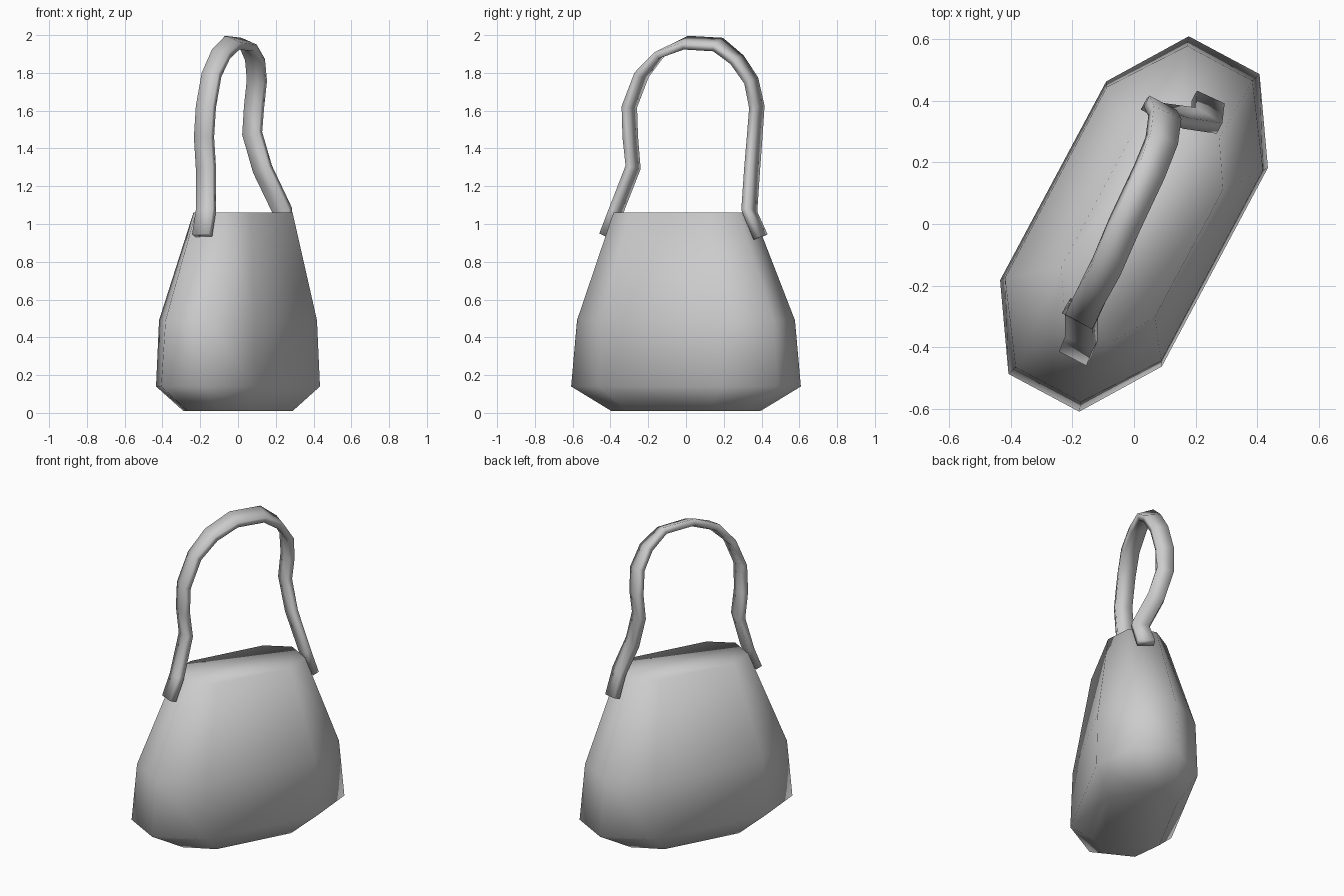
import bpy
import bmesh
from mathutils import Vector

cube = bpy.data.objects.get("Cube")
if cube:
    bpy.data.objects.remove(cube, do_unlink=True)

# Axes of the bag, which stands turned on the ground
LONG = Vector((0.47, 0.88, 0)).normalized()
SIDE = Vector((0.88, -0.47, 0)).normalized()
UP = Vector((0, 0, 1))

grey = bpy.data.materials.new("plain grey")
grey.use_nodes = True
colour = (0.6, 0.6, 0.6, 1)
grey.diffuse_color = colour
grey.node_tree.nodes["Principled BSDF"].inputs["Base Color"].default_value = colour


def loft(name, rings):
    """Skin a row of closed rings, cap both ends and shade smooth."""
    bm = bmesh.new()
    loops = [[bm.verts.new(p) for p in ring] for ring in rings]
    for low, high in zip(loops, loops[1:]):
        for i in range(len(low)):
            j = (i + 1) % len(low)
            bm.faces.new((low[i], low[j], high[j], high[i]))
    bm.faces.new(loops[0])
    bm.faces.new(loops[-1])
    bmesh.ops.recalc_face_normals(bm, faces=bm.faces)
    for face in bm.faces:
        face.smooth = True
    mesh = bpy.data.meshes.new(name)
    bm.to_mesh(mesh)
    bm.free()
    mesh.materials.append(grey)
    obj = bpy.data.objects.new(name, mesh)
    bpy.context.collection.objects.link(obj)
    return obj


def octagon(z, end, end_half, flank, flank_half, shift=0):
    """Long rectangle with cut corners."""
    quarter = [(end, end_half), (flank, flank_half)]
    pts = quarter + [(-u, v) for u, v in reversed(quarter)]
    pts += [(-u, -v) for u, v in pts]
    return [LONG * u + SIDE * (v + shift) + UP * z for u, v in pts]


# Bag body: floor, widest line, waist and top
loft("bag_body", [
    octagon(0.01, 0.40, 0.09, 0.24, 0.20),
    octagon(0.14, 0.62, 0.13, 0.365, 0.297),
    octagon(0.49, 0.59, 0.12, 0.35, 0.287),
    octagon(1.06, 0.375, 0.083, 0.235, 0.172, 0.03),
])

# Strap: centre line with a sideways tilt at each point
path = [
    (-0.19, -0.42, 0.94, 0), (-0.17, -0.37, 1.07, 0), (-0.17, -0.28, 1.30, 0),
    (-0.18, -0.295, 1.46, 0), (-0.17, -0.30, 1.62, 0), (-0.14, -0.235, 1.79, 0),
    (-0.09, -0.14, 1.90, -0.25), (-0.03, 0, 1.96, -0.4), (0.05, 0.17, 1.95, -0.4),
    (0.09, 0.27, 1.87, -0.2), (0.10, 0.345, 1.76, 0), (0.085, 0.375, 1.62, 0),
    (0.075, 0.365, 1.48, 0), (0.13, 0.35, 1.29, 0), (0.235, 0.335, 1.07, 0),
    (0.24, 0.395, 0.93, 0),
]
WIDTH, THICK = 0.10, 0.04
centres = [Vector(p[:3]) for p in path]
rings = []
for i, c in enumerate(centres):
    along = (centres[min(i + 1, len(path) - 1)] - centres[max(i - 1, 0)]).normalized()
    across = SIDE + UP * path[i][3]
    across = (across - along * across.dot(along)).normalized()
    out = across.cross(along)
    rings.append([c + across * WIDTH / 2 * a + out * THICK / 2 * b
                  for a, b in ((1, 1), (-1, 1), (-1, -1), (1, -1))])
loft("strap", rings)
